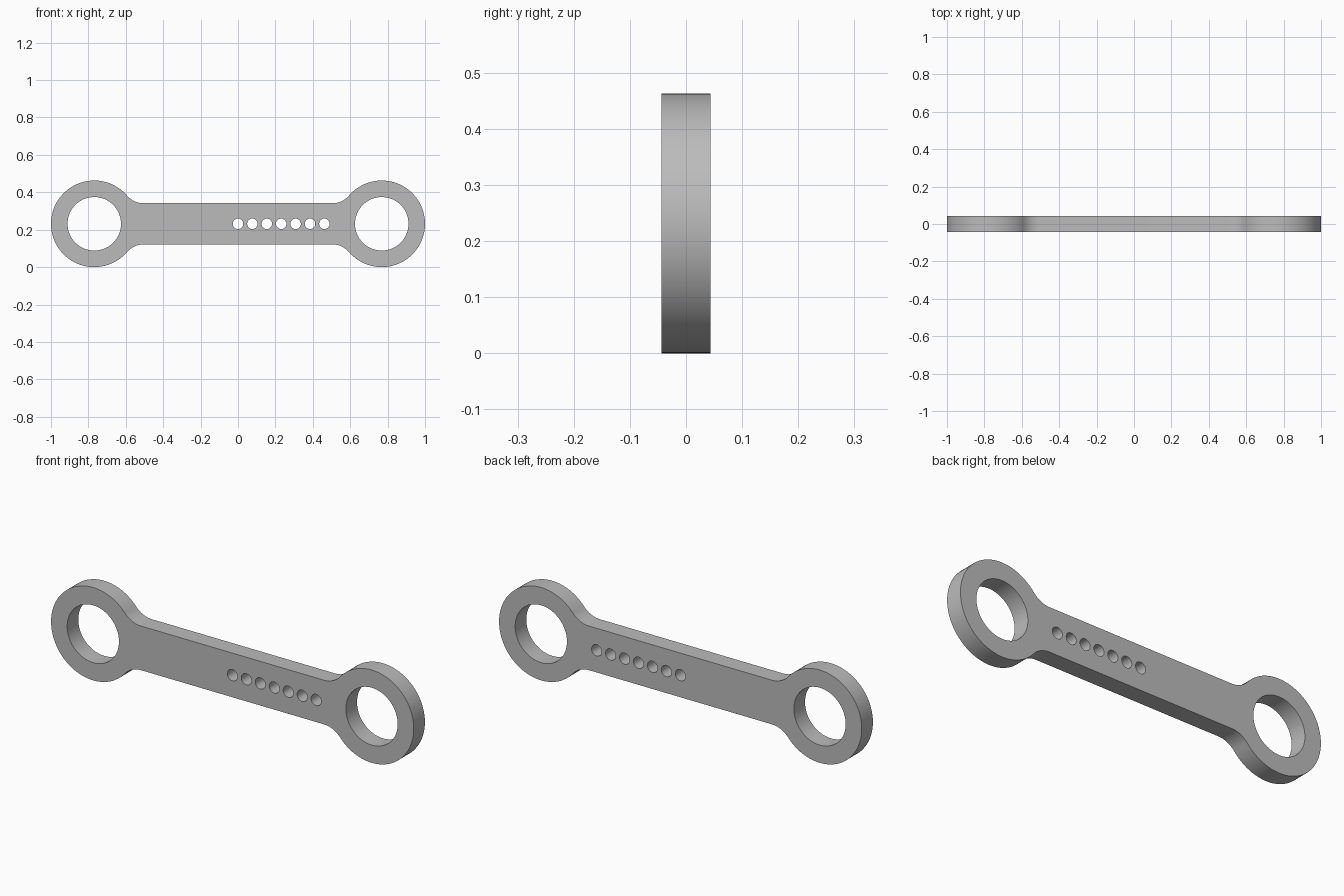
import bpy
import bmesh
from math import sin, cos, pi, sqrt, atan2
from mathutils import Matrix

cube = bpy.data.objects.get("Cube")
if cube:
    bpy.data.objects.remove(cube)

R = 0.2315            # outer ring radius, also the height of the centre line
CX = 1 - R            # ring centre
EYE = 0.143           # ring opening radius
BAR = 0.11            # half height of the bar
FILLET = 0.115        # neck fillet radius
HALF = 0.044          # half thickness


def arc(cx, cy, r, a0, a1, n):
    return [(cx + r * cos(a0 + (a1 - a0) * i / n),
             cy + r * sin(a0 + (a1 - a0) * i / n)) for i in range(n + 1)]


def circle(cx, cy, r, n):
    return arc(cx, cy, r, 0, 2 * pi, n)[:-1]


# Outline: one quarter from the outer tip to the bar, mirrored twice
reach = sqrt((R + FILLET) ** 2 - (BAR + FILLET) ** 2)
join = atan2(BAR + FILLET, -reach)
quarter = arc(CX, 0, R, 0, join, 32)
quarter += arc(CX - reach, BAR + FILLET, FILLET, join - pi, -pi / 2, 14)[1:]
upper = quarter + [(-x, y) for x, y in reversed(quarter)]
outline = upper + [(x, -y) for x, y in reversed(upper[1:-1])]

# Openings: two ring eyes and a row of seven small holes
loops = [outline, circle(CX, 0, EYE, 64), circle(-CX, 0, EYE, 64)]
loops += [circle(0.077 * i, 0, 0.028, 32) for i in range(7)]

# Filled profile, thickened to a flat plate
curve = bpy.data.curves.new("link_profile", 'CURVE')
curve.dimensions = '2D'
curve.fill_mode = 'BOTH'
curve.extrude = HALF
for pts in loops:
    spline = curve.splines.new('POLY')
    spline.points.add(len(pts) - 1)
    for p, (x, y) in zip(spline.points, pts):
        p.co = (x, y, 0, 1)
    spline.use_cyclic_u = True
profile = bpy.data.objects.new("link_profile", curve)
bpy.context.collection.objects.link(profile)
bpy.context.view_layer.update()
mesh = bpy.data.meshes.new_from_object(
    profile.evaluated_get(bpy.context.evaluated_depsgraph_get()))
bpy.data.objects.remove(profile)

# Weld, stand upright and fix normals
bm = bmesh.new()
bm.from_mesh(mesh)
bmesh.ops.remove_doubles(bm, verts=bm.verts, dist=0.0001)
bm.transform(Matrix.Translation((0, 0, R)) @ Matrix.Rotation(pi / 2, 4, 'X'))
bmesh.ops.recalc_face_normals(bm, faces=bm.faces)
bm.to_mesh(mesh)
bm.free()

# Plain grey metal
grey = bpy.data.materials.new("grey_metal")
grey.use_nodes = True
colour = (0.5, 0.5, 0.5, 1)
grey.diffuse_color = colour
grey.node_tree.nodes["Principled BSDF"].inputs["Base Color"].default_value = colour
mesh.materials.clear()
mesh.materials.append(grey)

link = bpy.data.objects.new("ring_ended_link", mesh)
bpy.context.collection.objects.link(link)
bpy.context.view_layer.objects.active = link
link.select_set(True)
bpy.ops.object.shade_smooth_by_angle(angle=pi / 6)
